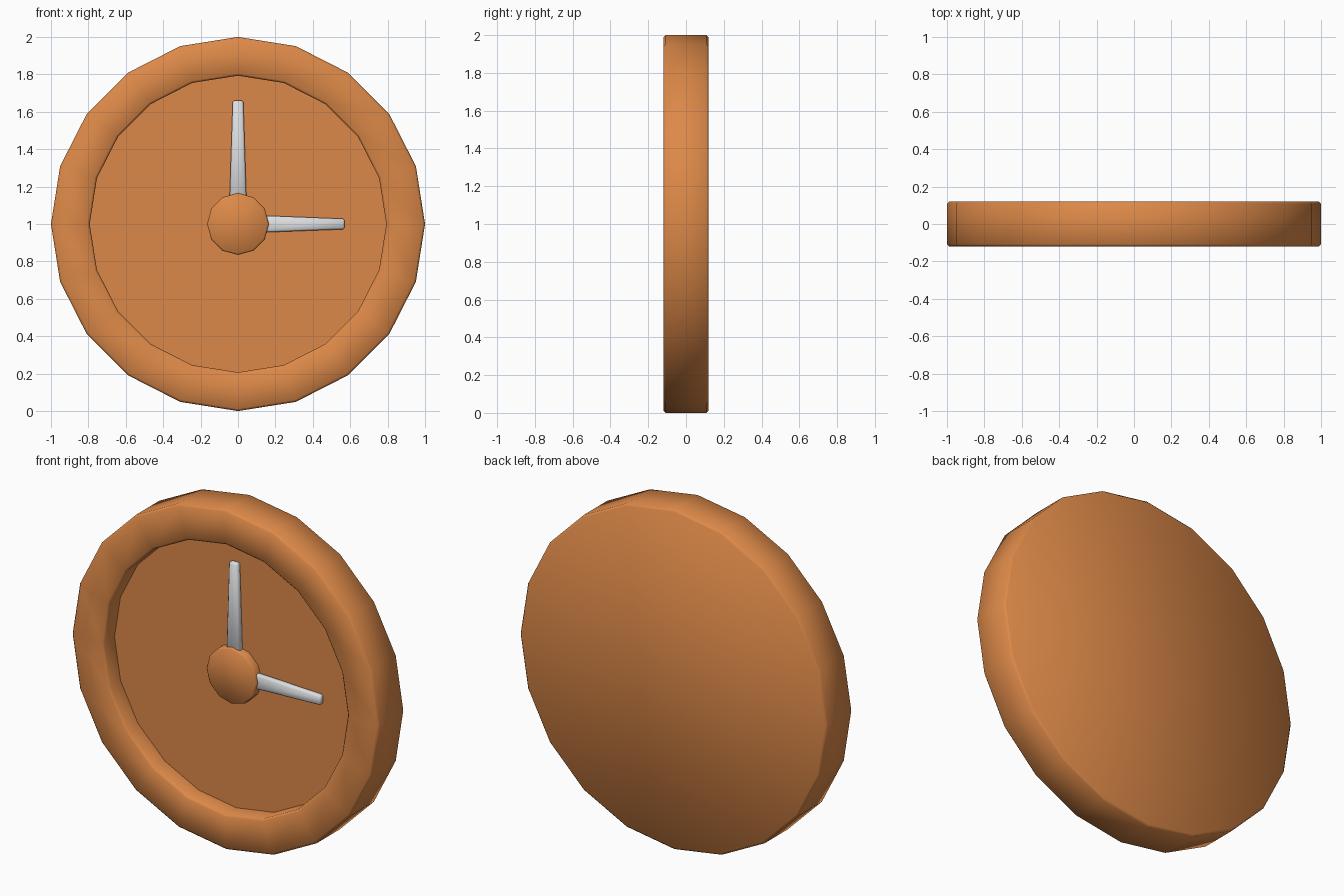
import bpy, bmesh, math

if "Cube" in bpy.data.objects:
    bpy.data.objects.remove(bpy.data.objects["Cube"])


def material(name, rgb):
    m = bpy.data.materials.new(name)
    m.diffuse_color = (*rgb, 1)
    m.use_nodes = True
    m.node_tree.nodes["Principled BSDF"].inputs["Base Color"].default_value = m.diffuse_color
    return m


WOOD = material("warm_orange_wood", (0.72, 0.25, 0.065))
METAL = material("light_grey_metal", (0.72, 0.73, 0.75))
CZ = 1.0  # height of the clock centre


def finish(name, bm, mat, angle):
    bmesh.ops.recalc_face_normals(bm, faces=bm.faces)
    me = bpy.data.meshes.new(name)
    bm.to_mesh(me)
    bm.free()
    me.materials.append(mat)
    ob = bpy.data.objects.new(name, me)
    bpy.context.collection.objects.link(ob)
    bpy.ops.object.select_all(action='DESELECT')
    ob.select_set(True)
    bpy.context.view_layer.objects.active = ob
    bpy.ops.object.shade_smooth_by_angle(angle=math.radians(angle))
    return ob


def lathe(name, profile, sides, mat):
    """Revolve (radius, y) points around the clock axis, capping both ends."""
    bm = bmesh.new()
    rings = []
    for r, y in profile:
        rings.append([bm.verts.new((r * math.cos(2 * math.pi * i / sides), y,
                                    CZ + r * math.sin(2 * math.pi * i / sides)))
                      for i in range(sides)])
    for a, b in zip(rings, rings[1:]):
        for i in range(sides):
            j = (i + 1) % sides
            bm.faces.new((a[i], a[j], b[j], b[i]))
    bm.faces.new(rings[0])
    bm.faces.new(rings[-1])
    return finish(name, bm, mat, 50)


def hand(name, length, direction):
    """Tapered bar from the hub outwards; direction is an angle from +x."""
    bm = bmesh.new()
    c, s = math.cos(direction), math.sin(direction)
    outline = [(0.08, -0.047), (length, -0.028), (length, 0.028), (0.08, 0.047)]
    front, back = [[bm.verts.new((u * c - v * s, y, CZ + u * s + v * c))
                    for u, v in outline] for y in (-0.05, -0.013)]
    bm.faces.new(front)
    bm.faces.new(back)
    for i in range(4):
        j = (i + 1) % 4
        bm.faces.new((front[i], front[j], back[j], back[i]))
    bmesh.ops.bevel(bm, geom=bm.edges[:], offset=0.009, segments=1,
                    affect='EDGES', profile=0.5)
    return finish(name, bm, METAL, 60)


# Case: back, outer wall, rim and recessed dial in one body
lathe("clock_case", [(0.988, 0.12), (1.0, 0.108), (1.0, -0.108), (0.988, -0.12),
                     (0.805, -0.12), (0.793, -0.108), (0.793, -0.015)], 20, WOOD)
# Centre hub
lathe("hub", [(0.165, -0.01), (0.165, -0.056), (0.157, -0.064)], 12, WOOD)
# Hands pointing to twelve and three
hand("minute_hand", 0.66, math.pi / 2)
hand("hour_hand", 0.57, 0.0)
